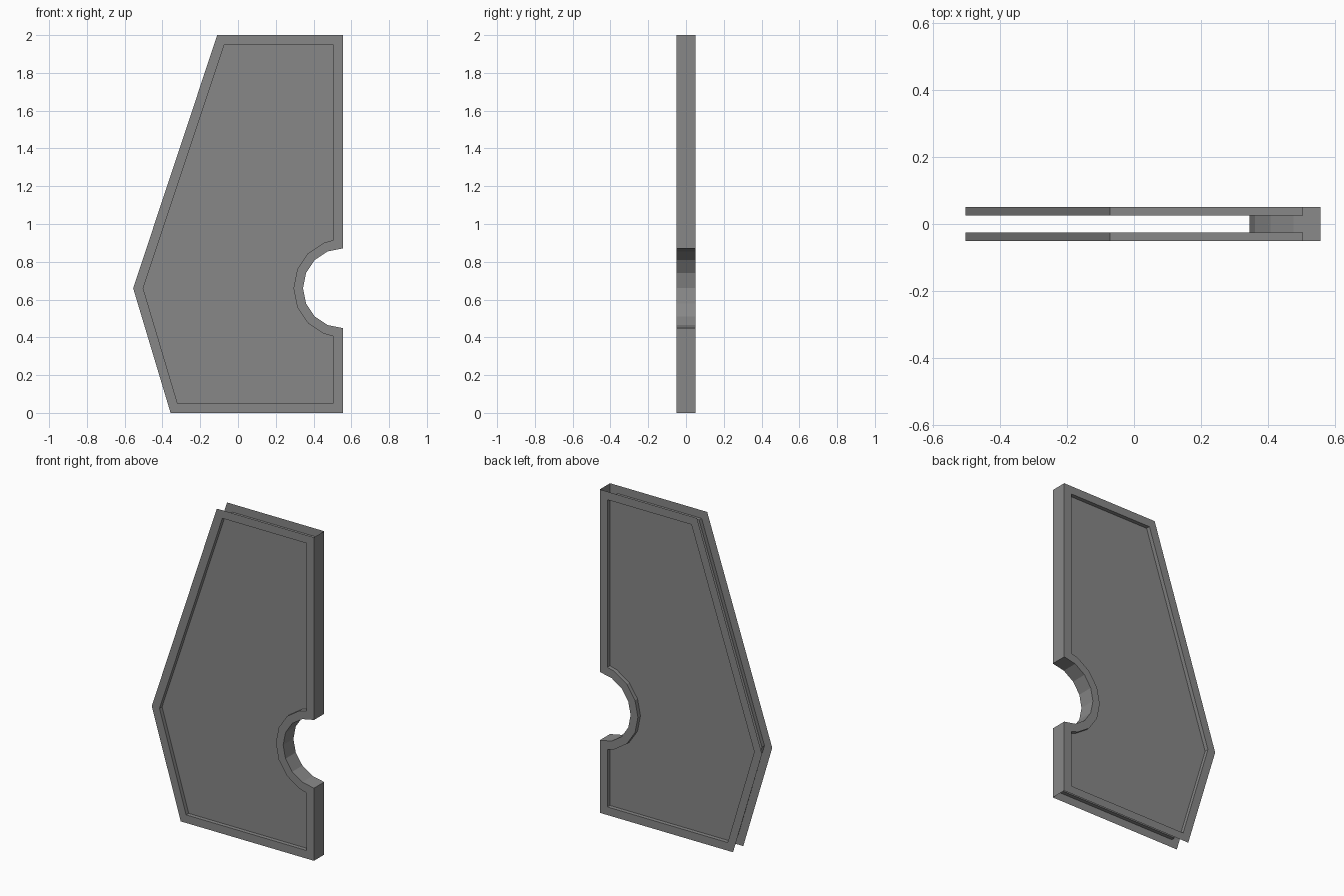
import bpy, bmesh
from math import sin, cos, pi

if "Cube" in bpy.data.objects:
    bpy.data.objects.remove(bpy.data.objects["Cube"])

R = 0.555              # half width, also the notch centre in x
NOTCH_Z = 0.66
RIM_Y, PANEL_Y = 0.05, 0.025


def outline(corners, right, radius):
    """Counter-clockwise from the front: right edge with notch, then the open edges."""
    bottom_right, top_right, *rest = corners
    arc = []
    for i in range(9):
        a = -pi / 2 + i * pi / 8
        z = radius * sin(a)
        if i in (0, 8) and right < R:      # arc ends cut by the rim
            z *= 0.973
        arc.append((min(right, R - radius * cos(a)), NOTCH_Z + z))
    return [bottom_right] + arc + [top_right] + rest


outer = outline([(R, 0), (R, 2), (-0.11, 2), (-R, NOTCH_Z), (-0.357, 0)], R, 0.211)
inner = outline([(0.503, 0.05), (0.503, 1.95), (-0.072, 1.95), (-0.502, NOTCH_Z), (-0.32, 0.05)],
                0.503, 0.261)
n = len(outer)

bm = bmesh.new()


def loop(pts, y):
    return [bm.verts.new((x, y, z)) for x, z in pts]


def band(a, b, count, flip=False):
    for i in range(count):
        j = (i + 1) % n
        f = [a[i], a[j], b[j], b[i]]
        bm.faces.new(f[::-1] if flip else f)


# Front and back skins: flat rim, step inwards, recessed panel
rims = []
for side in (-1, 1):
    rim = loop(outer, side * RIM_Y)
    lip = loop(inner, side * RIM_Y)
    panel = loop(inner, side * PANEL_Y)
    band(rim, lip, n, side > 0)
    band(lip, panel, n, side > 0)
    bm.faces.new(panel[::-1] if side > 0 else panel)
    rims.append(rim)

# Edge wall only along the right side and notch; the other edges stay open
band(rims[1], rims[0], 10, True)

mesh = bpy.data.meshes.new("hollow_panel")
bm.to_mesh(mesh)
bm.free()

# Dark grey finish
mat = bpy.data.materials.new("dark_grey")
mat.diffuse_color = (0.245, 0.245, 0.245, 1)
mat.use_nodes = True
mat.node_tree.nodes["Principled BSDF"].inputs["Base Color"].default_value = mat.diffuse_color
mesh.materials.append(mat)
bpy.context.collection.objects.link(bpy.data.objects.new("hollow_panel", mesh))
